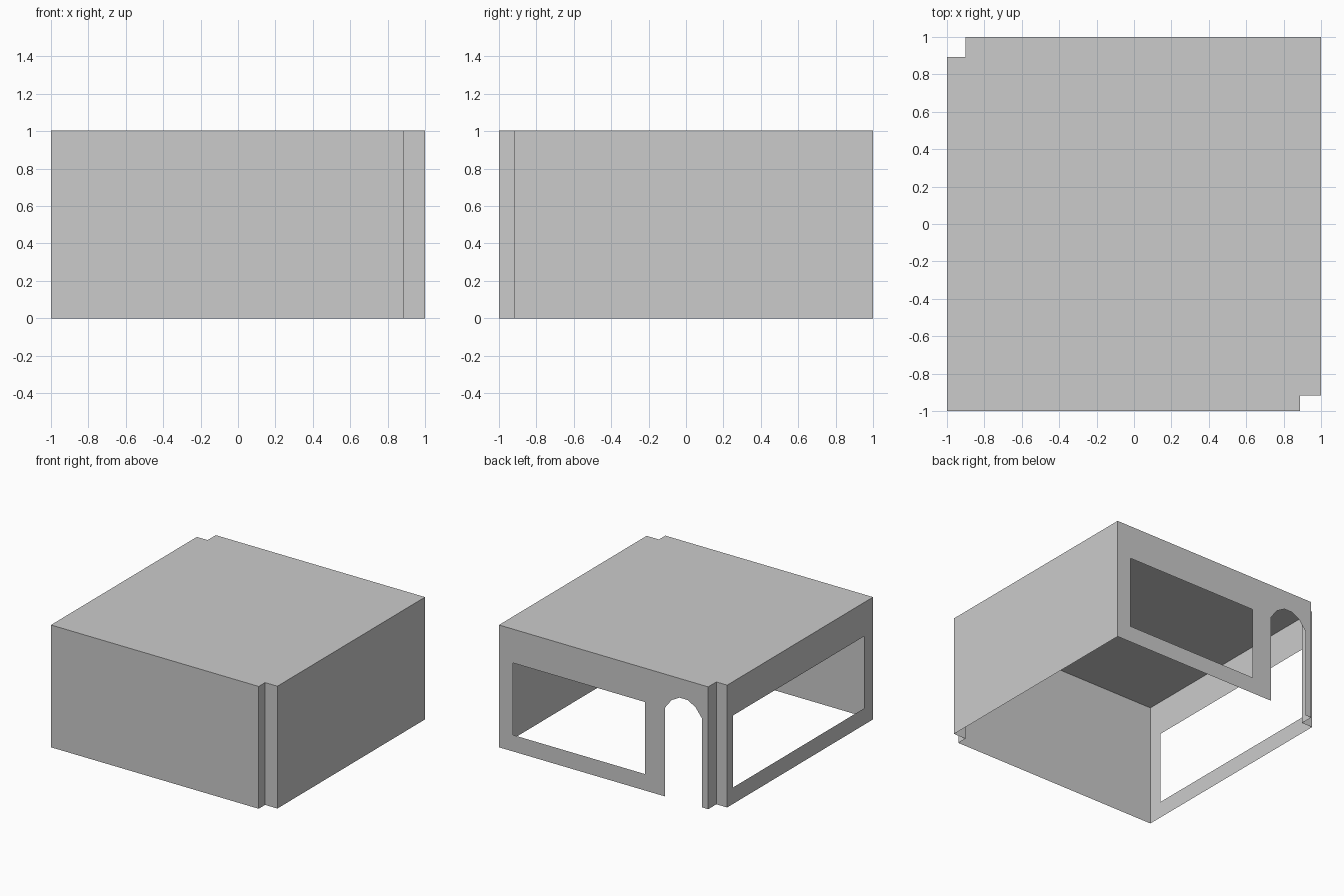
import bpy, bmesh
from mathutils import Vector

if "Cube" in bpy.data.objects:
    bpy.data.objects.remove(bpy.data.objects["Cube"])

H = 1.005                        # wall height
BX, BY = -0.902, 0.894           # back-left corner notch
FX, FY = 0.888, -0.917           # front-right corner notch
WIN_LO, WIN_HI = 0.135, 0.727    # window sill and head


def panel(name, loops, place, outward):
    """Flat sheet from an outline plus optional hole loops; place maps 2D to 3D."""
    bm = bmesh.new()
    edges = []
    for loop in loops:
        vs = [bm.verts.new(place(u, v)) for u, v in loop]
        edges += [bm.edges.new((vs[i - 1], vs[i])) for i in range(len(vs))]
    n = Vector(outward)
    bmesh.ops.triangle_fill(bm, use_beauty=True, use_dissolve=False,
                            edges=edges, normal=n)
    bm.normal_update()
    for f in bm.faces:
        if f.normal.dot(n) < 0:
            f.normal_flip()
    mesh = bpy.data.meshes.new(name)
    bm.to_mesh(mesh)
    bm.free()
    obj = bpy.data.objects.new(name, mesh)
    bpy.context.collection.objects.link(obj)
    return obj


def rect(a, b, lo=0.0, hi=H):
    return [(a, lo), (b, lo), (b, hi), (a, hi)]


def wall_x(name, x, loops, side):
    return panel(name, loops, lambda u, v: (x, u, v), (side, 0, 0))


def wall_y(name, y, loops, side):
    return panel(name, loops, lambda u, v: (u, y, v), (0, side, 0))


# Flat roof with two notched corners
panel("roof", [[(-1, -1), (FX, -1), (FX, FY), (1, FY),
                (1, 1), (BX, 1), (BX, BY), (-1, BY)]],
      lambda u, v: (u, v, H), (0, 0, 1))

# Solid walls
wall_y("front_wall", -1, [rect(-1, FX)], -1)
wall_x("right_wall", 1, [rect(FY, 1)], 1)

# Corner notch walls
wall_x("front_notch_side", FX, [rect(-1, FY)], 1)
wall_y("front_notch_face", FY, [rect(FX, 1)], -1)
wall_x("back_notch_side", BX, [rect(BY, 1)], -1)
wall_y("back_notch_face", BY, [rect(-1, BX)], 1)

# Left wall with one wide window
wall_x("left_wall", -1, [rect(-1, BY), rect(-0.88, 0.815, WIN_LO, WIN_HI)], -1)

# Back wall with a window and an arched doorway
mid, half = -0.678, 0.168
arch = [(-1, 0), (-1, 0.73), (-0.65, 0.807), (-0.22, 0.847),
        (0.22, 0.847), (0.65, 0.807), (1, 0.73), (1, 0)]
door = [(mid + half * s, z) for s, z in arch]
outline = [(BX, 0)] + door + [(1, 0), (1, H), (BX, H)]
wall_y("back_wall", 1, [outline, rect(-0.327, 0.873, WIN_LO, WIN_HI)], 1)
